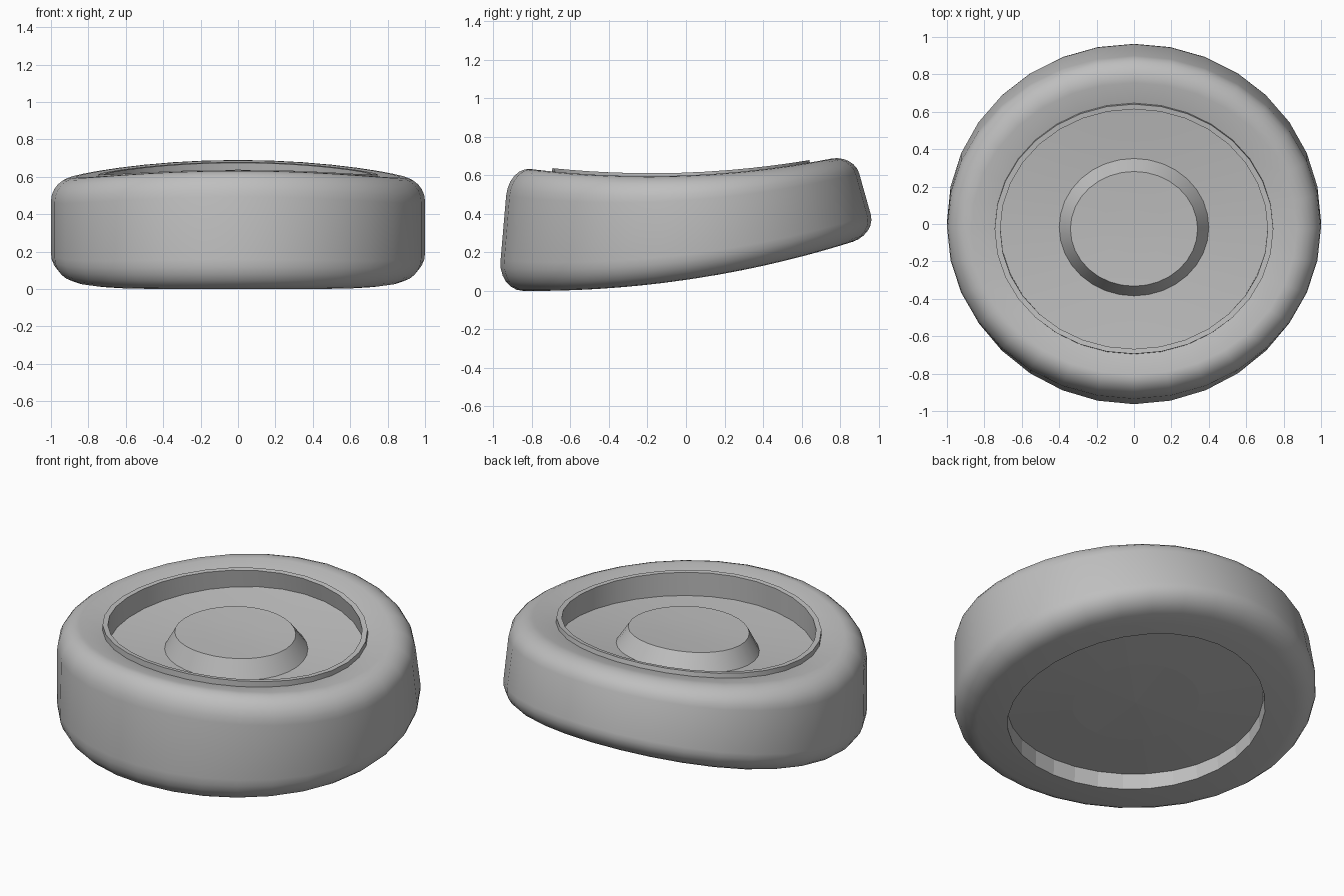
import bpy
import bmesh
from math import sin, cos, pi, radians
from mathutils import Matrix, Vector

cube = bpy.data.objects.get("Cube")
if cube:
    bpy.data.objects.remove(cube, do_unlink=True)

SEGMENTS = 32
TAPER = 0.2            # thickness lost per unit towards the back
BEND_RADIUS = 5.27
BEND_RATE = 0.18       # bend angle per unit of depth
TILT = Matrix.Rotation(radians(5.4), 3, "X")

grey = bpy.data.materials.new("light_grey")
grey.use_nodes = True
grey.diffuse_color = (0.52, 0.52, 0.52, 1)
grey.node_tree.nodes["Principled BSDF"].inputs["Base Color"].default_value = grey.diffuse_color


def warp(co):
    """Taper, bend and tilt a point of the straight wheel."""
    w = co.z * (1 - TAPER * co.y)
    angle = co.y * BEND_RATE
    r = BEND_RADIUS - w
    return TILT @ Vector((co.x, r * sin(angle), BEND_RADIUS - r * cos(angle)))


def revolve(name, profile, smooth=True):
    """Spin a (radius, height) profile around z, then warp it."""
    bm = bmesh.new()
    rings = []
    for radius, height in profile:
        if radius == 0:
            rings.append([bm.verts.new((0, 0, height))] * SEGMENTS)
            continue
        angles = [2 * pi * i / SEGMENTS for i in range(SEGMENTS)]
        rings.append([bm.verts.new((radius * cos(a), radius * sin(a), height)) for a in angles])
    for low, high in zip(rings, rings[1:]):
        for i in range(SEGMENTS):
            j = (i + 1) % SEGMENTS
            corners = dict.fromkeys((low[i], low[j], high[j], high[i]))
            bm.faces.new(list(corners))
    for v in bm.verts:
        v.co = warp(v.co)
    mesh = bpy.data.meshes.new(name)
    bm.to_mesh(mesh)
    bm.free()
    mesh.materials.append(grey)
    obj = bpy.data.objects.new(name, mesh)
    bpy.context.collection.objects.link(obj)
    if smooth:
        bpy.ops.object.select_all(action="DESELECT")
        obj.select_set(True)
        bpy.context.view_layer.objects.active = obj
        bpy.ops.object.shade_smooth_by_angle(angle=radians(32))
    return obj


# Tyre: flat tread with rounded shoulders
steps = 6
shoulder = [(0.87 + 0.13 * cos(pi / 2 * i / steps), 0.14 + 0.13 * sin(pi / 2 * i / steps))
            for i in range(steps + 1)]
outline = [(0.705, -0.27)] + [(r, -h) for r, h in reversed(shoulder)] + shoulder
tyre = revolve("tyre", outline + [(0.745, 0.255)])

# Rim lip, recessed face and raised conical hub
face = revolve("rim_and_hub", [
    (0.745, 0.23), (0.745, 0.285), (0.715, 0.285), (0.715, 0.16),
    (0.55, 0.16), (0.4, 0.16), (0.34, 0.26), (0.18, 0.26), (0, 0.26)])

# Shallow faceted recess underneath
back = revolve("base_recess", [
    (0, -0.185), (0.35, -0.185), (0.705, -0.185), (0.705, -0.27)], smooth=False)

# Stand the wheel on the ground, centred front to back
parts = [tyre, face, back]
points = [v.co for p in parts for v in p.data.vertices]
ys = [p.y for p in points]
offset = Vector((0, -(min(ys) + max(ys)) / 2, -min(p.z for p in points)))
for part in parts:
    part.data.transform(Matrix.Translation(offset))
    bm = bmesh.new()
    bm.from_mesh(part.data)
    # Profiles run bottom to top outside, so faces already point outwards
    bm.normal_update()
    bm.to_mesh(part.data)
    bm.free()
